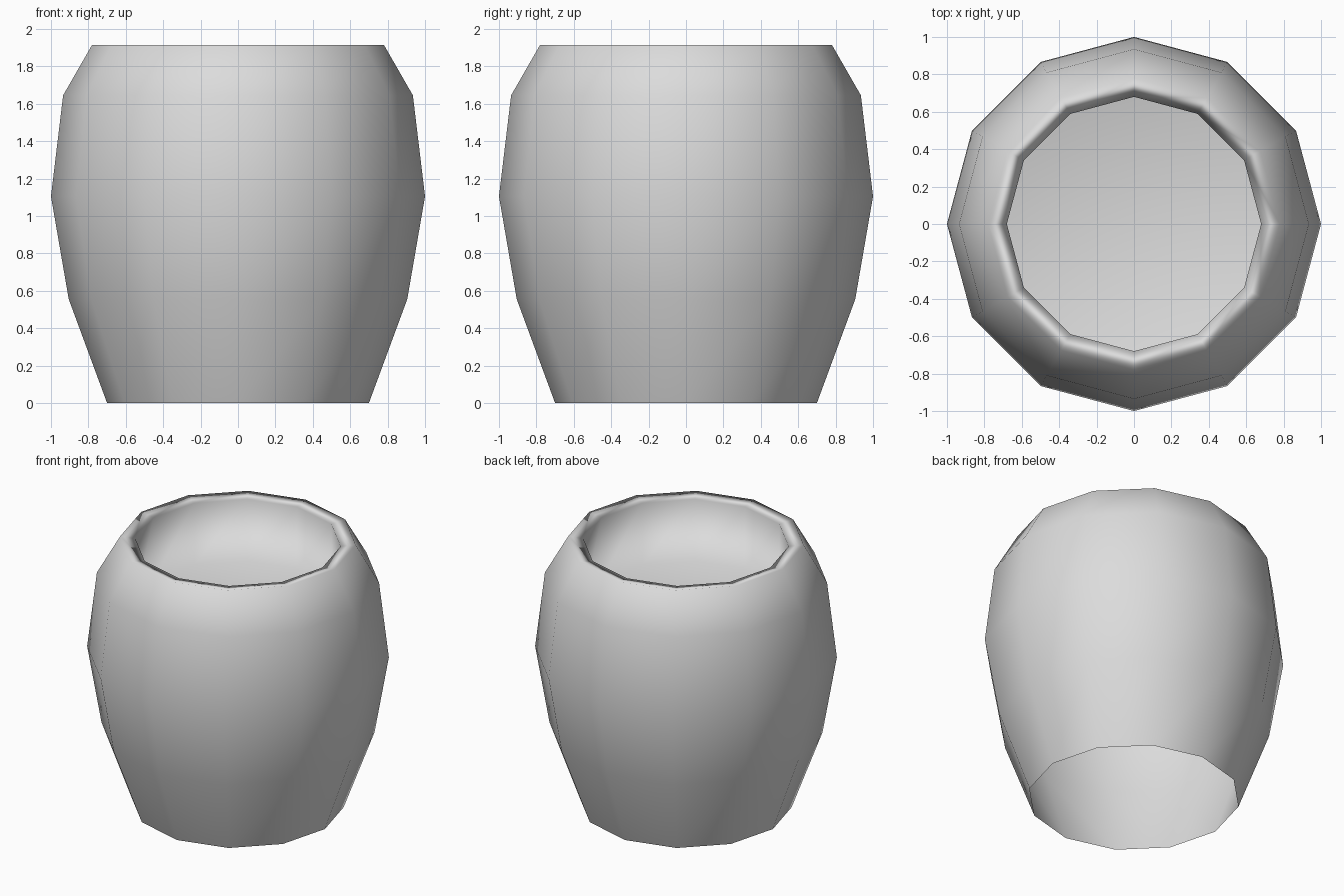
import bpy, bmesh, math

cube = bpy.data.objects.get("Cube")
if cube:
    bpy.data.objects.remove(cube, do_unlink=True)

SIDES = 12

# Plain light grey clay
clay = bpy.data.materials.new("light_grey_clay")
clay.use_nodes = True
colour = (0.715, 0.715, 0.715, 1)
clay.diffuse_color = colour
clay.node_tree.nodes["Principled BSDF"].inputs["Base Color"].default_value = colour

# Radius and height, from the open foot up over the rim and down to the inner floor
profile = [(0.70, 0), (0.905, 0.555), (1, 1.105), (0.935, 1.645), (0.78, 1.915),
           (0.68, 1.9), (0.68, 1.45)]

bm = bmesh.new()
rings = []
for r, z in profile:
    angles = [2 * math.pi * i / SIDES for i in range(SIDES)]
    rings.append([bm.verts.new((r * math.cos(a), r * math.sin(a), z)) for a in angles])

# Smooth walls and rim
for low, high in zip(rings, rings[1:]):
    for i in range(SIDES):
        j = (i + 1) % SIDES
        bm.faces.new((low[i], low[j], high[j], high[i])).smooth = True

# Inner floor, blended softly into the wall
bm.faces.new(rings[-1]).smooth = True

mesh = bpy.data.meshes.new("pot")
bm.to_mesh(mesh)
bm.free()
mesh.materials.append(clay)
pot = bpy.data.objects.new("pot", mesh)
bpy.context.collection.objects.link(pot)

# Large faces dominate the shading, so the floor stays flat
weighted = pot.modifiers.new("soft_shading", "WEIGHTED_NORMAL")
weighted.mode = 'FACE_AREA'
